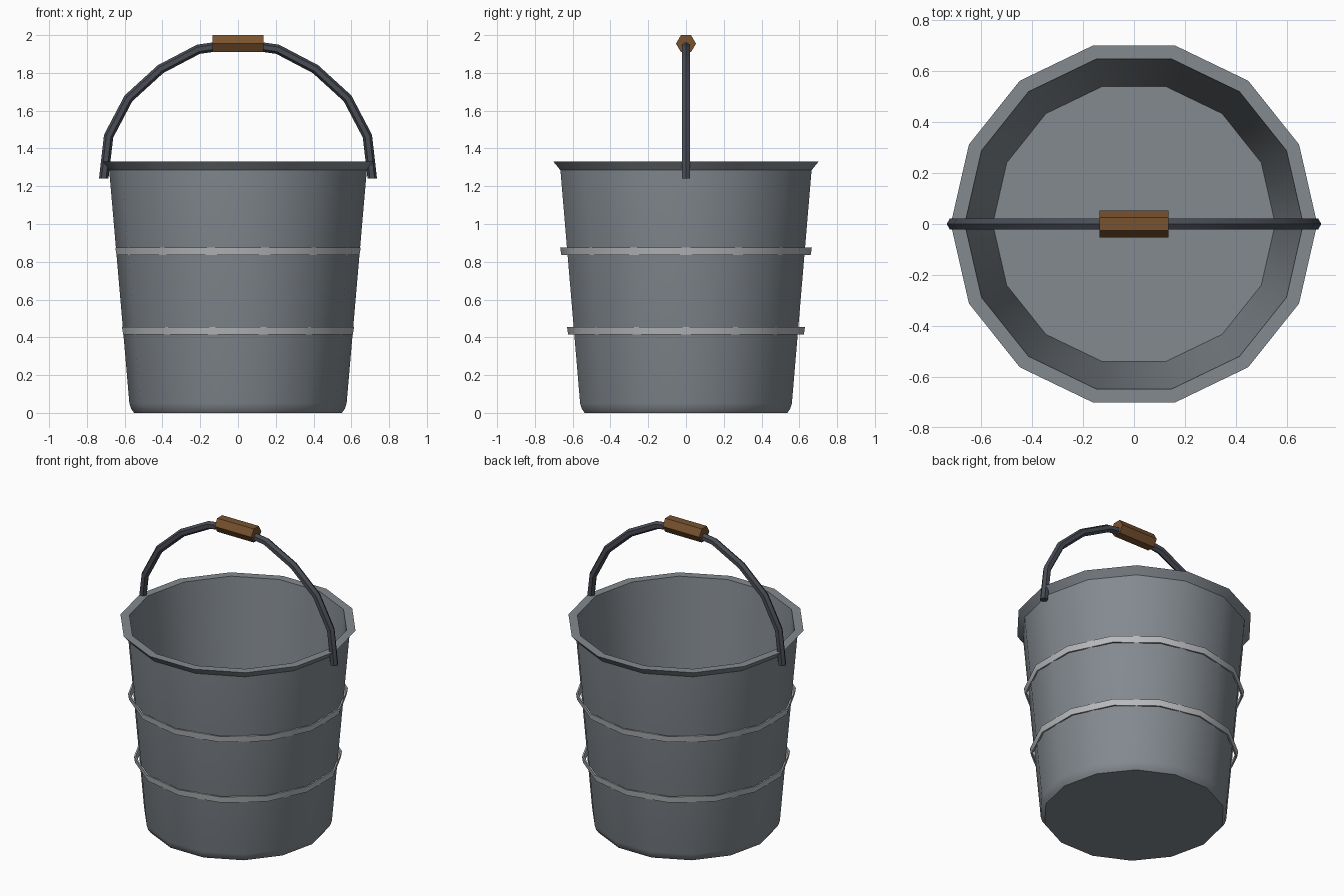
import bpy, math
from mathutils import Vector

SIDES = 14

cube = bpy.data.objects.get("Cube")
if cube:
    bpy.data.objects.remove(cube, do_unlink=True)


def make_material(name, rgb):
    mat = bpy.data.materials.new(name)
    mat.use_nodes = True
    colour = (*rgb, 1)
    mat.diffuse_color = colour
    mat.node_tree.nodes["Principled BSDF"].inputs["Base Color"].default_value = colour
    return mat


steel = make_material("bucket steel", (0.23, 0.255, 0.28))
band_metal = make_material("pale band metal", (0.48, 0.49, 0.51))
iron = make_material("dark handle iron", (0.065, 0.072, 0.09))
wood = make_material("brown wood", (0.19, 0.085, 0.028))


def make_object(name, verts, faces, mat):
    mesh = bpy.data.meshes.new(name)
    mesh.from_pydata(verts, [], faces)
    mesh.materials.append(mat)
    obj = bpy.data.objects.new(name, mesh)
    bpy.context.collection.objects.link(obj)
    bpy.ops.object.select_all(action="DESELECT")
    obj.select_set(True)
    bpy.context.view_layer.objects.active = obj
    bpy.ops.object.shade_smooth_by_angle(angle=math.radians(30))
    return obj


def skin_rings(name, rings, mat, closed=False):
    """Bridge equal rings of points; cap both ends unless the rings close up."""
    n, count = len(rings[0]), len(rings)
    verts = [p for ring in rings for p in ring]
    faces = []
    for r in range(count if closed else count - 1):
        a, b = r * n, (r + 1) % count * n
        for i in range(n):
            j = (i + 1) % n
            faces.append((a + i, a + j, b + j, b + i))
    if not closed:
        faces.append(tuple(reversed(range(n))))
        faces.append(tuple(range((count - 1) * n, count * n)))
    return make_object(name, verts, faces, mat)


def turn(name, profile, mat, start=0.0, closed=False):
    """Turn a (radius, height) profile about the z axis."""
    angles = [start + math.tau * i / SIDES for i in range(SIDES)]
    rings = [[(r * math.cos(a), r * math.sin(a), z) for a in angles] for r, z in profile]
    return skin_rings(name, rings, mat, closed)


# Bucket shell: base, tapered wall, flared rim, inner wall and floor
turn("bucket_body", [(0.55, 0), (0.565, 0.02), (0.575, 0.05), (0.682, 1.285),
                     (0.72, 1.33), (0.665, 1.33), (0.555, 0.045)], steel)

# Thin hoops, turned half a side so their corners stand off the wall
for name, z, radius in (("lower_band", 0.435, 0.627), ("upper_band", 0.855, 0.663)):
    h, lean, thick = 0.02, 0.003, 0.01
    turn(name, [(radius - lean, z - h), (radius + lean, z + h),
                (radius + lean - thick, z + h), (radius - lean - thick, z - h)],
         band_metal, math.pi / SIDES, closed=True)

# Handle: hexagonal bar swept along a mirrored arch
half = [(0.711, 1.24), (0.685, 1.465), (0.58, 1.665), (0.41, 1.82), (0.21, 1.925)]
arch = [Vector((-x, 0, z)) for x, z in half] + [Vector((0, 0, 1.955))]
arch += [Vector((x, 0, z)) for x, z in reversed(half)]
rings = []
for i, p in enumerate(arch):
    if i in (0, len(arch) - 1):
        out = Vector((1 if i else -1, 0, 0))
        grow = 1
    else:
        before = (p - arch[i - 1]).normalized()
        after = (arch[i + 1] - p).normalized()
        along = (before + after).normalized()
        out = Vector((-along.z, 0, along.x))
        grow = 1 / along.dot(after)
    rings.append([p + out * (0.025 * grow * math.cos(k * math.tau / 6))
                  + Vector((0, 0.025 * math.sin(k * math.tau / 6), 0)) for k in range(6)])
skin_rings("handle", rings, iron)

# Wooden grip: hexagonal prism with flat top and bottom
grip = [[(x, 0.053 * math.cos(k * math.tau / 6), 1.955 + 0.052 * math.sin(k * math.tau / 6))
         for k in range(6)] for x in (-0.135, 0.135)]
skin_rings("grip", grip, wood)
